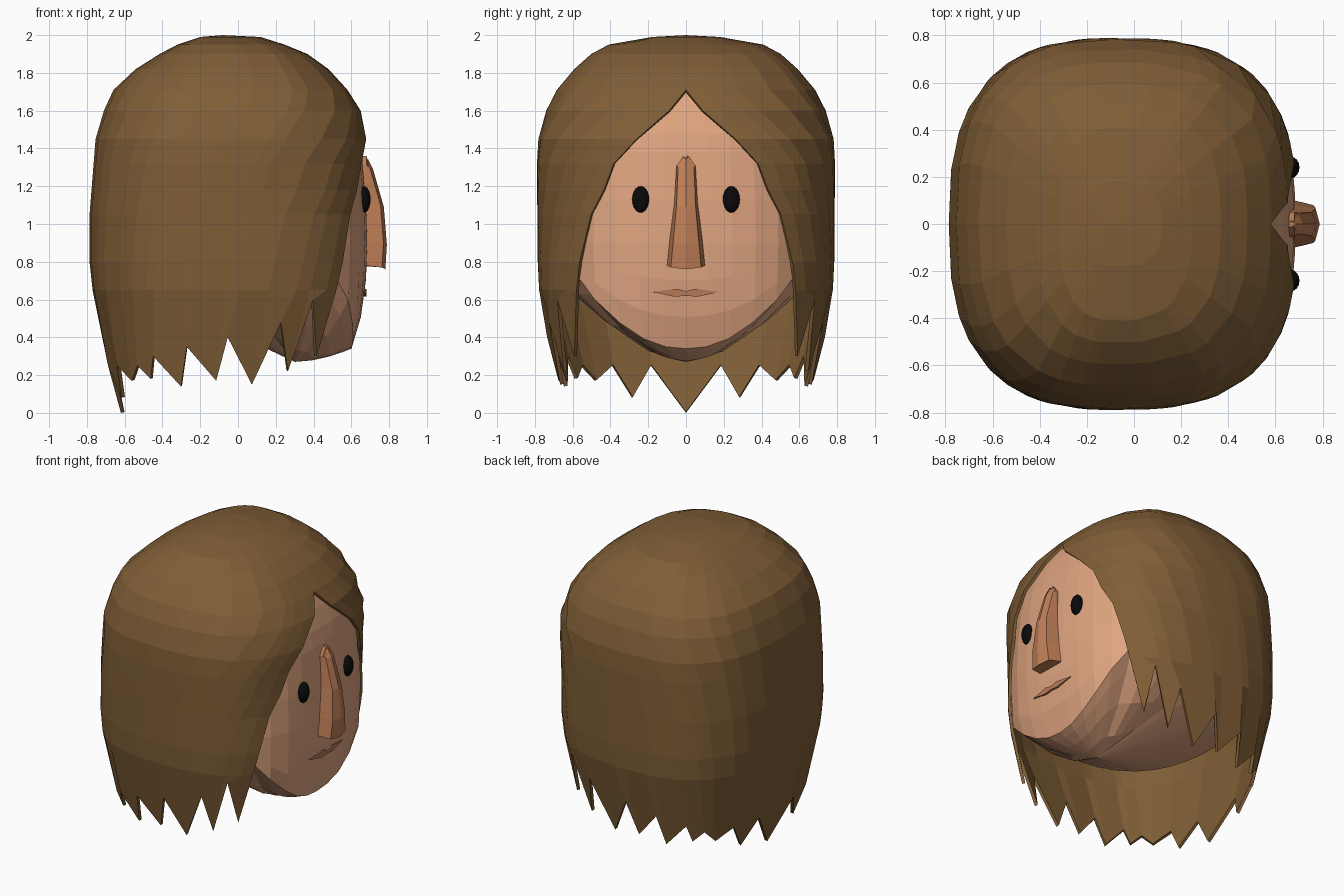
import bpy, bmesh
from math import sin, cos, radians, pi

cube = bpy.data.objects.get("Cube")
if cube:
    bpy.data.objects.remove(cube, do_unlink=True)


def material(name, rgb):
    m = bpy.data.materials.new(name)
    m.use_nodes = True
    m.diffuse_color = (*rgb, 1)
    bsdf = m.node_tree.nodes["Principled BSDF"]
    bsdf.inputs["Base Color"].default_value = (*rgb, 1)
    bsdf.inputs["Roughness"].default_value = 0.9
    return m


HAIR = material("brown hair", (0.213, 0.111, 0.037))
SKIN = material("skin", (0.74, 0.375, 0.215))
NOSE = material("nose tan", (0.52, 0.21, 0.095))
LIPS = material("lip tan", (0.46, 0.19, 0.10))
BLACK = material("eye black", (0.003, 0.003, 0.003))


def interp(table, v):
    """Linear lookup in a table sorted by falling key."""
    if v >= table[0][0]:
        return table[0][1]
    for (k0, a), (k1, b) in zip(table, table[1:]):
        if v >= k1:
            return a + (b - a) * (k0 - v) / (k0 - k1)
    return table[-1][1]


def outline(angle, front, back, side, z):
    """Point on a rounded-square cross-section; angle 0 is the face."""
    c, s = cos(angle), sin(angle)
    a, n = (front, 2.8) if c > 0 else (back, 2.65)
    if side == 0:
        return (-0.08, 0, z)
    r = 1 / ((abs(c) / a) ** n + (abs(s) / side) ** n) ** (1 / n)
    return (-0.08 + r * c, r * s, z)


def loft(name, rows, mat, wrap=False, caps=False):
    """Skin a list of equal-length point rows."""
    bm = bmesh.new()
    grid = [[bm.verts.new(p) for p in row] for row in rows]
    count = len(rows[0])
    for up, low in zip(grid, grid[1:]):
        for i in range(count if wrap else count - 1):
            j = (i + 1) % count
            bm.faces.new((up[i], low[i], low[j], up[j]))
    if caps:
        bm.faces.new(grid[0])
        bm.faces.new(grid[-1][::-1])
    bmesh.ops.remove_doubles(bm, verts=bm.verts, dist=0.0005)
    bmesh.ops.recalc_face_normals(bm, faces=bm.faces)
    mesh = bpy.data.meshes.new(name)
    bm.to_mesh(mesh)
    bm.free()
    mesh.materials.append(mat)
    ob = bpy.data.objects.new(name, mesh)
    bpy.context.collection.objects.link(ob)
    return ob


# Hair: front, back and side reach by height
front_reach = [(2, 0), (1.99, .2), (1.92, .42), (1.78, .615), (1.6, .73), (1.48, .772),
               (1.32, .772), (1.05, .76), (.8, .76), (.35, .70), (0, .6)]
back_reach = [(2, 0), (1.99, .12), (1.95, .24), (1.85, .43), (1.7, .59), (1.5, .67),
              (1, .71), (.75, .705), (.35, .645), (0, .54)]
side_reach = [(2, 0), (1.99, .18), (1.95, .41), (1.88, .54), (1.72, .68), (1.6, .74),
              (1.48, .78), (1.3, .79), (.8, .785), (.6, .775), (.35, .725), (.15, .67), (0, .6)]

# Face-opening angle by height, and the jagged lower edge as (angle, height)
opening = [(1.71, 0), (1.6, 7), (1.45, 19), (1.32, 27.5), (1.18, 31.5), (1.05, 36.7),
           (.8, 41.6), (.65, 44), (.3, 50)]
fringe = [(50, .3), (55, .6), (62, .22), (67, .48), (77, .15), (88, .4), (93, .17),
          (105, .35), (109, .14), (120, .3), (123, .18), (129, .25), (135, .17),
          (145, .25), (152, .08), (163, .25), (180, 0)]
strands = [(a, z, 1) for a, z in fringe] + [(a, z, -1) for a, z in fringe[-2::-1]]


def hair_point(angle, z):
    return outline(radians(angle), interp(front_reach, z), interp(back_reach, z),
                   interp(side_reach, z), z)


levels = [2, 1.99, 1.95, 1.9, 1.82, 1.71, 1.6, 1.45, 1.32, 1.18, 1.05, .8, .65]
rows = []
for z in levels:
    edge = interp(opening, z)
    rows.append([hair_point(side * (edge + (180 - edge) * (a - 50) / 130), z)
                 for a, _, side in strands])
rows.append([hair_point(side * a, z) for a, z, side in strands])
hair = loft("hair", rows, HAIR)
shell = hair.modifiers.new("thickness", 'SOLIDIFY')
shell.thickness = 0.02
shell.offset = -1

# Head: rings down to a curved jaw line, then an underside drawn in to a point
head_scale = [(1.92, 0), (1.89, .3), (1.82, .6), (1.71, .82), (1.6, .885), (1.48, .935),
              (1.38, .96), (1.13, .99), (.9, 1), (.6, .985), (.4, .92), (.34, .89)]
SIDES = 40


def head_point(i, z):
    k = interp(head_scale, z)
    return outline(2 * pi * i / SIDES, .765 * k, .64 * k, .75 * k, z)


def jaw_height(i):
    x, y, _ = head_point(i, .6)
    return .75 if x < 0 else min(.75, .34 + .38 * (abs(y) / .57) ** 2.3)


rows = [[head_point(i, z) for i in range(SIDES)] for z, _ in head_scale[:9]]
for k in (.35, .7, 1):
    rows.append([head_point(i, .9 + (jaw_height(i) - .9) * k) for i in range(SIDES)])


def under_point(x, y, z, k):
    """Rounded under the chin, straight towards the nape."""
    power = 1 + .8 * min(1, max(0, (x + .08) / .5))
    drop = 1 - (1 - k) ** power
    return (x + (.3 - x) * k, y * (1 - k), z + (.27 - z) * drop)


jaw = rows[-1]
for k in (.15, .4, .7, 1):
    rows.append([under_point(*p, k) for p in jaw])
loft("head", rows, SKIN, wrap=True)

# Eyes
for side, label in ((1, "left"), (-1, "right")):
    bpy.ops.mesh.primitive_uv_sphere_add(segments=16, ring_count=10, radius=1,
                                         location=(.667, side * .24, 1.13))
    eye = bpy.context.object
    eye.name = label + "_eye"
    eye.scale = (.035, .045, .07)
    eye.data.materials.append(BLACK)
    bpy.ops.object.shade_smooth_by_angle()

# Nose: ridged wedge, (height, tip x, base half width, front half width)
rows = []
for z, x, base, front in ((1.35, .69, .012, .01), (1.3, .715, .05, .042), (1.1, .772, .062, .05),
                          (.9, .788, .088, .068), (.77, .78, .1, .08)):
    rows.append([(.6, base, z + .012), (.68, base, z + .01), (x - .018, front, z),
                 (x, 0, z - .01), (x - .018, -front, z), (.68, -base, z + .01),
                 (.6, -base, z + .012)])
loft("nose", rows, NOSE, wrap=True, caps=True)

# Lips: thin bowed shape set into the face
half = [(0, .645), (.05, .657), (.18, .64), (.06, .615), (0, .62)]
bow = half + [(-y, z) for y, z in half[-2:0:-1]]
loft("lips", [[(.63, y, z) for y, z in bow],
              [(.68 - .3 * y * y, y, z) for y, z in bow]], LIPS, wrap=True, caps=True)
